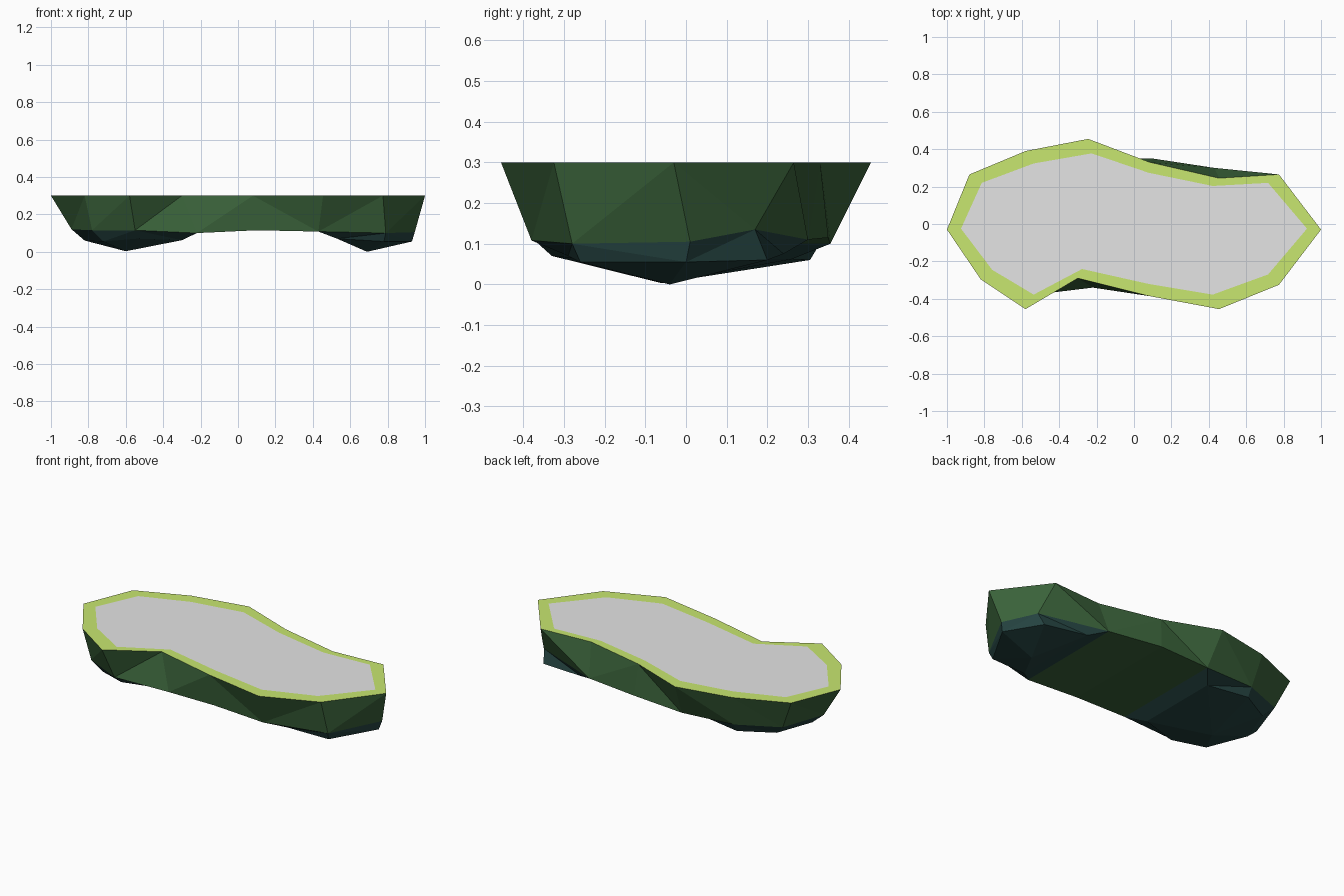
import bpy, bmesh

if "Cube" in bpy.data.objects:
    bpy.data.objects.remove(bpy.data.objects["Cube"])

TOP = 0.30


def material(name, rgb):
    m = bpy.data.materials.new(name)
    m.diffuse_color = (*rgb, 1)
    m.use_nodes = True
    m.node_tree.nodes["Principled BSDF"].inputs["Base Color"].default_value = m.diffuse_color
    return m


LIME = material("lime rim", (0.58, 0.80, 0.16))
GREY = material("pale grey", (0.78, 0.78, 0.78))
GREEN = material("dark green", (0.042, 0.122, 0.042))
TEAL = material("deep teal", (0.018, 0.056, 0.052))


def build(name, faces, mat):
    """Make a flat-shaded object from polygons given as point lists."""
    bm = bmesh.new()
    for pts in faces:
        bm.faces.new([bm.verts.new(p) for p in pts])
    bmesh.ops.remove_doubles(bm, verts=bm.verts[:], dist=1e-5)
    if len(faces) > 1:
        bmesh.ops.triangulate(bm, faces=bm.faces[:], quad_method='SHORT_EDGE')
    mesh = bpy.data.meshes.new(name)
    bm.to_mesh(mesh)
    bm.free()
    mesh.materials.append(mat)
    bpy.context.collection.objects.link(bpy.data.objects.new(name, mesh))


def band(lower, upper):
    """Closed strip of quads between two counter-clockwise rings."""
    n = len(lower)
    return [(lower[i], lower[(i + 1) % n], upper[(i + 1) % n], upper[i])
            for i in range(n)]


def fan(tip, ring):
    n = len(ring)
    return [(tip, ring[(i + 1) % n], ring[i]) for i in range(n)]


# Outline of the top edge, counter-clockwise from the left end
outline = [(-1, -.03), (-.82, -.295), (-.58, -.455), (-.30, -.29), (.08, -.385),
           (.455, -.455), (.775, -.325), (1, -.03), (.775, .265), (.455, .245),
           (.085, .33), (-.245, .455), (-.58, .39), (-.88, .265)]
outer = [(x, y, TOP) for x, y in outline]
inner = [(x * .925, y * .83, TOP) for x, y in outline]

# Lower edge of the green sides
mid = [(-.89, -.03, .12), (-.78, -.27, .115), (-.55, -.38, .115),
       (-.22, -.34, .10), (.10, -.365, .115), (.43, -.38, .108),
       (.79, -.28, .10), (.945, .01, .105), (.82, .17, .135), (.43, .30, .11),
       (.10, .35, .115), (-.22, .355, .10), (-.55, .335, .11), (-.80, .23, .12)]

# Top surface and rim
build("top_surface", [inner], GREY)
build("rim", band(outer, inner), LIME)

# Sides and raised middle of the underside
floor = [(mid[11], mid[10], mid[4], mid[3]), (mid[10], mid[9], mid[5], mid[4])]
build("sides", band(mid, outer) + floor, GREEN)

# Left lump underneath
left = [(-.30, .26, .062), (-.55, .305, .06), (-.74, .20, .06), (-.82, -.02, .06),
        (-.72, -.25, .055), (-.54, -.33, .07), (-.30, -.25, .062)]
left_edge = [mid[i] for i in (11, 12, 13, 0, 1, 2, 3)]
build("left_lump", band(left, left_edge) + fan((-.60, -.06, .003), left), TEAL)

# Right lump underneath
right = [(.53, -.29, .07), (.78, -.26, .055), (.93, 0, .055), (.80, .20, .06),
         (.53, .24, .075)]
build("right_lump", band(right, mid[5:10]) + fan((.69, -.04, 0), right), TEAL)
